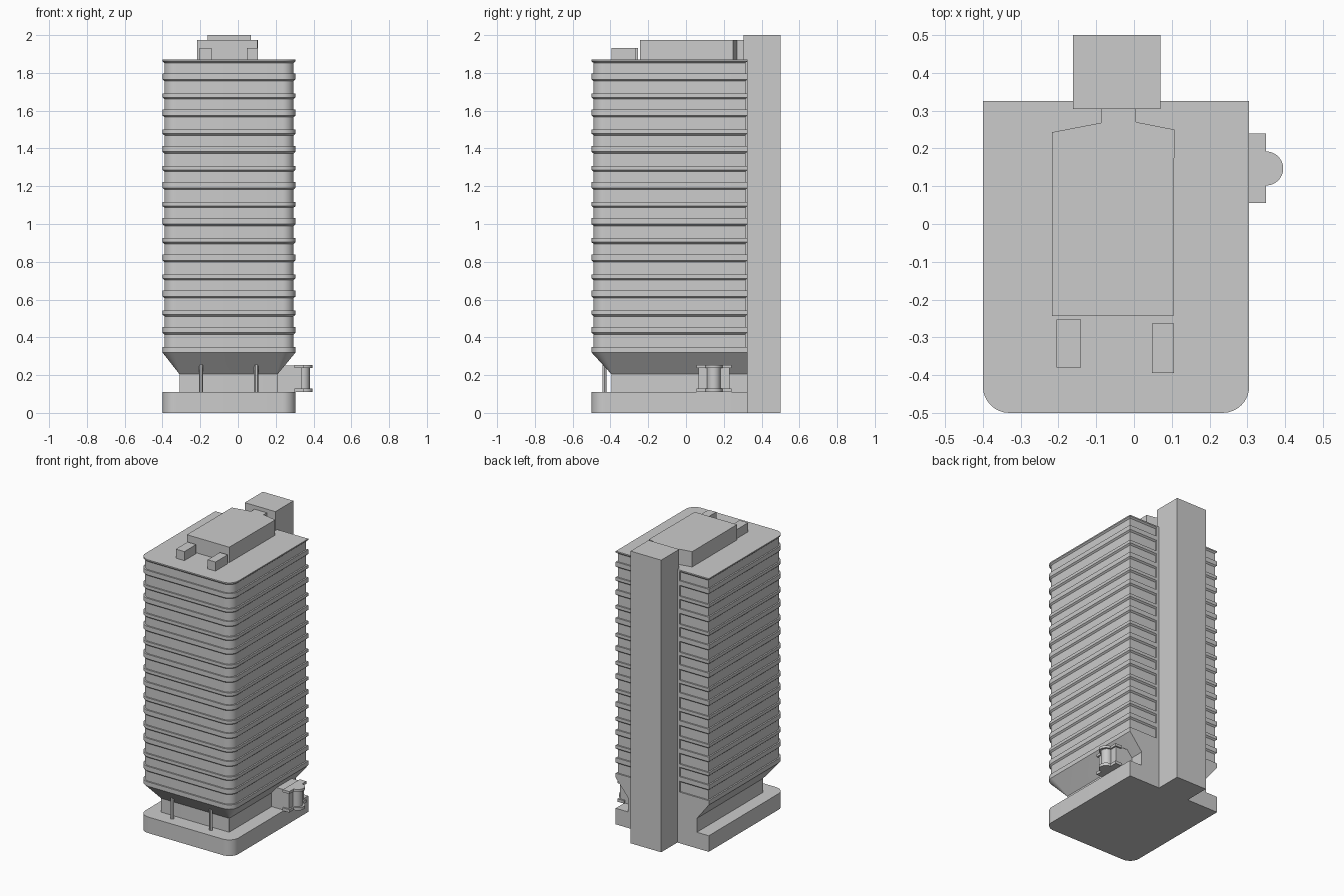
import bpy, bmesh
from math import cos, sin, pi, radians

if "Cube" in bpy.data.objects:
    bpy.data.objects.remove(bpy.data.objects["Cube"], do_unlink=True)

concrete = bpy.data.materials.new("concrete_grey")
concrete.use_nodes = True
colour = (0.6, 0.6, 0.6, 1)
concrete.diffuse_color = colour
concrete.node_tree.nodes["Principled BSDF"].inputs["Base Color"].default_value = colour

X0, X1, Y0, Y1 = -0.40, 0.305, -0.50, 0.325   # tower footprint
BASE_TOP, CORE_TOP, SHAFT_LOW, ROOF = 0.11, 0.205, 0.32, 1.87
PITCH, FLOORS = 0.0958, 16


def loft(name, rings):
    """Skin a stack of (outline, z) rings and cap both ends."""
    bm = bmesh.new()
    loops = [[bm.verts.new((x, y, z)) for x, y in pts] for pts, z in rings]
    n = len(loops[0])
    for low, high in zip(loops, loops[1:]):
        for i in range(n):
            j = (i + 1) % n
            bm.faces.new((low[i], low[j], high[j], high[i]))
    bm.faces.new(loops[0][::-1])
    bm.faces.new(loops[-1])
    bmesh.ops.recalc_face_normals(bm, faces=bm.faces[:])
    mesh = bpy.data.meshes.new(name)
    bm.to_mesh(mesh)
    bm.free()
    mesh.materials.append(concrete)
    obj = bpy.data.objects.new(name, mesh)
    bpy.context.collection.objects.link(obj)
    bpy.ops.object.select_all(action='DESELECT')
    obj.select_set(True)
    bpy.context.view_layer.objects.active = obj
    bpy.ops.object.shade_smooth_by_angle(angle=radians(30))
    return obj


def prism(name, pts, z0, z1):
    return loft(name, [(pts, z0), (pts, z1)])


def box(name, x0, x1, y0, y1, z0, z1):
    return prism(name, [(x0, y0), (x1, y0), (x1, y1), (x0, y1)], z0, z1)


def arc(cx, cy, r, start, end, steps=8):
    angles = [start + (end - start) * i / steps for i in range(steps + 1)]
    return [(cx + r * cos(a), cy + r * sin(a)) for a in angles]


def outline(x0, x1, y0, y1, r):
    """Plan with rounded front corners and square back corners."""
    return (arc(x0 + r, y0 + r, r, pi, 1.5 * pi)
            + arc(x1 - r, y0 + r, r, 1.5 * pi, 2 * pi) + [(x1, y1), (x0, y1)])


full = outline(X0, X1, Y0, Y1, 0.07)
inset = outline(X0 + 0.01, X1 - 0.01, Y0 + 0.01, Y1 - 0.01, 0.06)
foot = outline(-0.31, 0.21, -0.395, Y1, 0.005)

# Podium, recessed ground floor and flared underside
prism("podium", full, 0, BASE_TOP)
prism("ground_floor", foot, BASE_TOP, CORE_TOP)
loft("flared_underside", [(foot, CORE_TOP), (full, SHAFT_LOW)])

# Set-back window walls with a flat strip next to the lift shaft
prism("window_walls", inset, SHAFT_LOW, ROOF - 0.005)
box("rear_wall_strip", -0.18, 0.09, 0.25, Y1, SHAFT_LOW, ROOF)

# Floor bands with a chamfered lower edge, alternately thin and thick
for k in range(FLOORS):
    z = SHAFT_LOW + k * PITCH
    top = z + (0.04 if k % 2 else 0.03)
    first = full if k == 0 else inset
    loft(f"floor_band_{k + 1}", [(first, z), (full, z + 0.009), (full, top)])
z = SHAFT_LOW + FLOORS * PITCH
loft("roof_slab", [(inset, z), (full, z + 0.009), (full, ROOF)])

# Lift shaft and rooftop plant
box("lift_shaft", -0.162, 0.07, 0.305, 0.5, 0, 2)
prism("roof_plant_room",
      [(-0.217, -0.243), (0.104, -0.243), (0.107, 0.25), (0.005, 0.27),
       (0.005, 0.31), (-0.087, 0.31), (-0.087, 0.268), (-0.217, 0.243)],
      ROOF, 1.975)
box("roof_unit_right", -0.205, -0.14, -0.38, -0.253, ROOF, 1.932)
box("roof_unit_left", 0.047, 0.106, -0.395, -0.264, ROOF, 1.932)

# Front columns
for side, x in (("right", -0.195), ("left", 0.097)):
    prism(f"front_column_{side}", arc(x, -0.432, 0.011, 0, 2 * pi, 12)[:-1], BASE_TOP, 0.262)

# Side entrance with a half-round bay between two lips
box("entrance_block", 0.2, 0.34, 0.065, 0.23, BASE_TOP, 0.25)
lip = [(0.3, 0.055), (0.35, 0.055)] + arc(0.35, 0.147, 0.045, -pi / 2, pi / 2, 16) \
    + [(0.35, 0.24), (0.3, 0.24)]
prism("entrance_lip_lower", lip, BASE_TOP, 0.13)
prism("entrance_lip_upper", lip, 0.237, 0.254)
prism("entrance_bay", [(0.33, 0.112)] + arc(0.345, 0.147, 0.035, -pi / 2, pi / 2, 16)
      + [(0.33, 0.182)], 0.13, 0.237)
